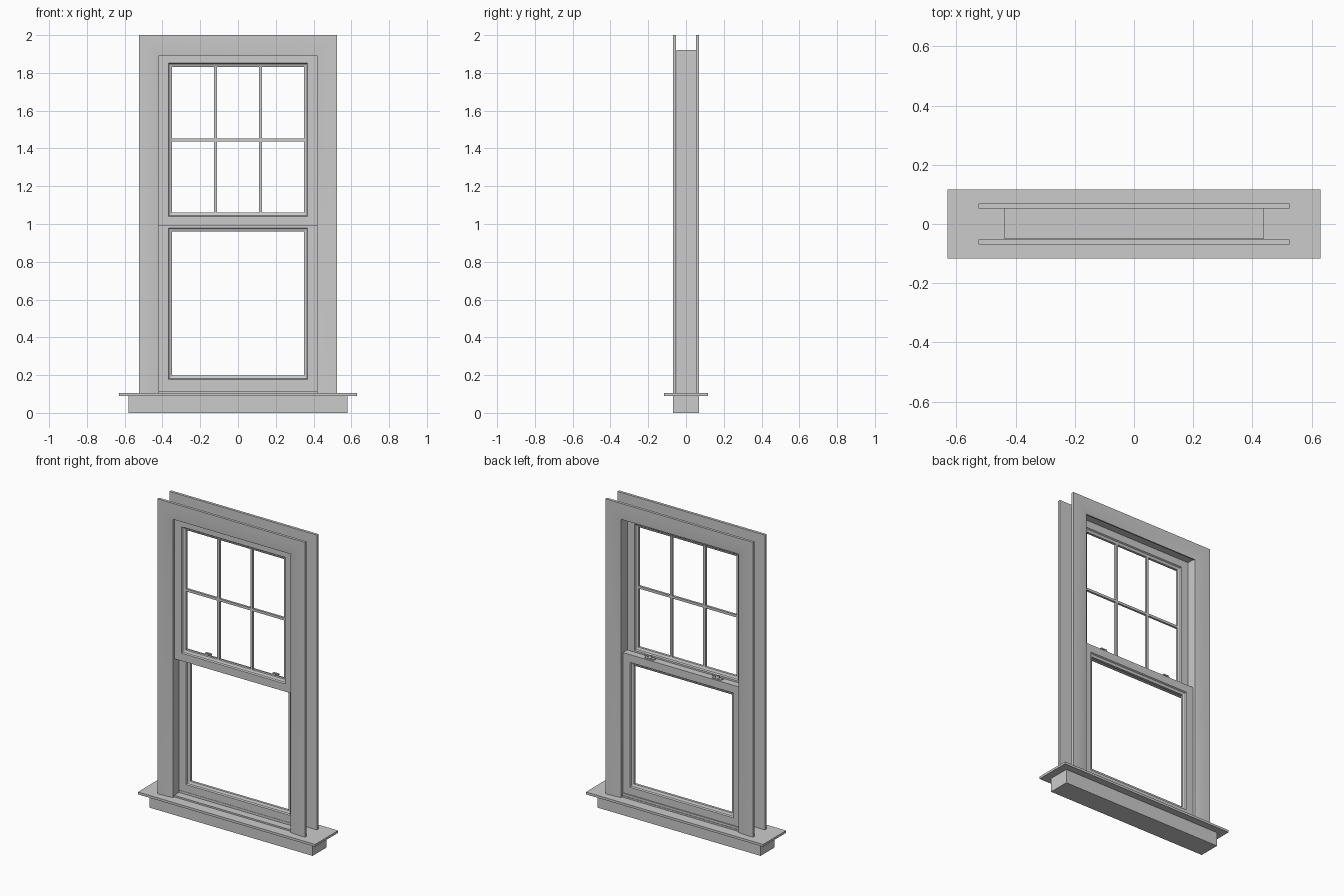
import bpy, bmesh
from mathutils import Matrix

if "Cube" in bpy.data.objects:
    bpy.data.objects.remove(bpy.data.objects["Cube"])


def finish(name, bm, smooth=False):
    bmesh.ops.recalc_face_normals(bm, faces=bm.faces[:])
    me = bpy.data.meshes.new(name)
    bm.to_mesh(me)
    bm.free()
    ob = bpy.data.objects.new(name, me)
    bpy.context.collection.objects.link(ob)
    if smooth:
        bpy.context.view_layer.objects.active = ob
        ob.select_set(True)
        bpy.ops.object.shade_smooth_by_angle(angle=0.5)
        ob.select_set(False)
    return ob


def box(name, x, y, z):
    bm = bmesh.new()
    bmesh.ops.create_cube(bm, size=1)
    for v in bm.verts:
        for i, (lo, hi) in enumerate((x, y, z)):
            v.co[i] = (lo + hi) / 2 + v.co[i] * (hi - lo)
    return finish(name, bm)


def frame(name, hw, z0, z1, profile, open_bottom=False, smooth=False):
    """Mitred rectangular frame; profile points are (inset, y)."""
    bm = bmesh.new()
    rings = []
    for d, y in profile:
        b = z0 if open_bottom else z0 + d
        rings.append([bm.verts.new(p) for p in (
            (-hw + d, y, b), (-hw + d, y, z1 - d), (hw - d, y, z1 - d), (hw - d, y, b))])
    n = len(rings)
    for i in range(n):
        a, c = rings[i], rings[(i + 1) % n]
        for k in range(3 if open_bottom else 4):
            m = (k + 1) % 4
            bm.faces.new((a[k], a[m], c[m], c[k]))
    if open_bottom:
        for k in (0, 3):
            bm.faces.new([r[k] for r in rings])
    return finish(name, bm, smooth)


# Sill board and apron
box("sill", (-.63, .63), (-.117, .117), (.09, .105))
box("apron", (-.58, .58), (-.07, .07), (0, .09))

# Jamb liner
frame("jamb", .438, .095, 1.92, [(0, -.051), (.02, -.051), (.02, .053), (0, .053)])

# Front and back casings, gently thinning towards the opening
for name, s in (("front_casing", -1), ("back_casing", 1)):
    frame(name, .525, .105, 2.0,
          [(0, s * .053), (0, s * .07), (.03, s * .0695), (.06, s * .068),
           (.09, s * .065), (.107, s * .062), (.107, s * .053)], True, True)


# Sashes with a sloped glazing edge on both faces
def sash(name, z0, z1, y):
    h = .022
    frame(name, .419, z0, z1,
          [(0, y - h), (.05, y - h), (.055, y - h + .008), (.07, y - h + .014),
           (.07, y + h - .014), (.055, y + h - .008), (.05, y + h), (0, y + h)])


sash("upper_sash", .99, 1.902, -.024)
sash("lower_sash", .128, 1.03, .022)
box("lower_sash_stop", (-.419, .419), (-.002, .05), (.112, .13))

# Glazing bars of the upper sash
for i, x in enumerate((-.118, .118)):
    box(f"upright_bar_{i + 1}", (x - .008, x + .008), (-.032, -.016), (1.055, 1.837))
box("cross_bar", (-.354, .354), (-.031, -.017), (1.437, 1.453))

# Sash locks on the meeting rail
for i, x in enumerate((-.24, .24)):
    box(f"lock_base_{i + 1}", (x - .032, x + .032), (.01, .034), (1.029, 1.035))
    bm = bmesh.new()
    bmesh.ops.create_cone(bm, cap_ends=True, segments=16, radius1=.012, radius2=.009,
                          depth=.016, matrix=Matrix.Translation((x, .022, 1.042)))
    finish(f"lock_pivot_{i + 1}", bm, True)
    box(f"lock_lever_{i + 1}", (x - .005, x + .035), (.018, .03), (1.044, 1.052))
